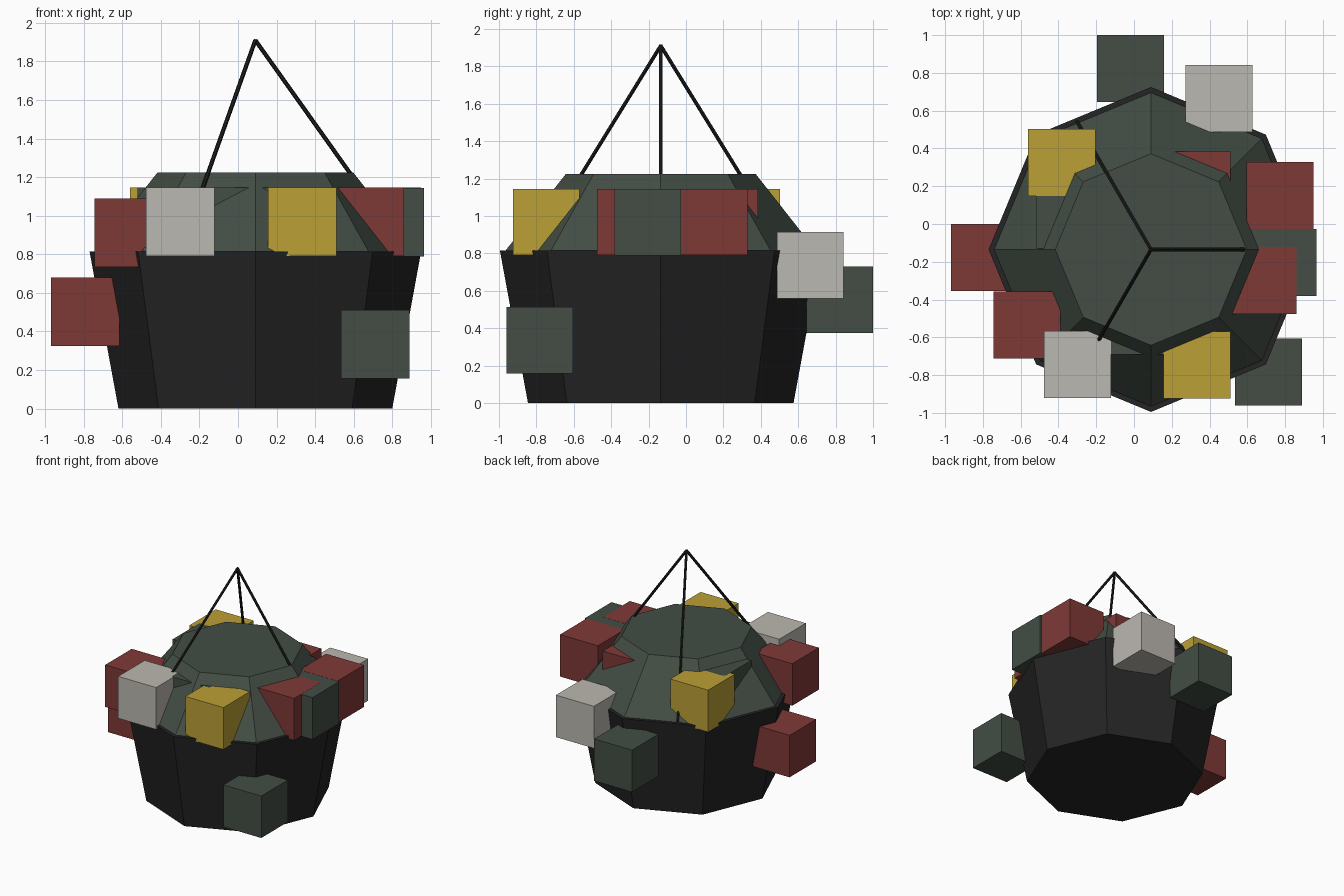
import bpy, bmesh, math
from mathutils import Vector

if "Cube" in bpy.data.objects:
    bpy.data.objects.remove(bpy.data.objects["Cube"])

CX, CY = 0.09, -0.135   # axis of the pot
RIM_Z = 0.815
SIZE = 0.355            # edge of each block


def material(name, rgb):
    m = bpy.data.materials.new(name)
    m.diffuse_color = (*rgb, 1)
    m.use_nodes = True
    m.node_tree.nodes["Principled BSDF"].inputs["Base Color"].default_value = m.diffuse_color
    return m


GREEN = material("leaf_green", (0.056, 0.076, 0.058))
RED = material("flower_red", (0.21, 0.041, 0.037))
YELLOW = material("flower_yellow", (0.50, 0.35, 0.037))
WHITE = material("flower_white", (0.50, 0.48, 0.44))
BLACK = material("pot_black", (0.018, 0.018, 0.018))
WIRE = material("wire_black", (0.011, 0.013, 0.011))


def finish(name, bm, mat):
    bmesh.ops.recalc_face_normals(bm, faces=bm.faces)
    me = bpy.data.meshes.new(name)
    bm.to_mesh(me)
    bm.free()
    ob = bpy.data.objects.new(name, me)
    me.materials.append(mat)
    bpy.context.collection.objects.link(ob)
    return ob


def lathe(name, profile, mat, sides=8):
    """Closed octagonal solid from (radius, z) rings."""
    bm = bmesh.new()
    rings = []
    for r, z in profile:
        rings.append([bm.verts.new((CX + r * math.cos(2 * math.pi * i / sides),
                                    CY + r * math.sin(2 * math.pi * i / sides), z))
                      for i in range(sides)])
    for a, b in zip(rings, rings[1:]):
        for i in range(sides):
            j = (i + 1) % sides
            bm.faces.new((a[i], a[j], b[j], b[i]))
    bm.faces.new(rings[0])
    bm.faces.new(rings[-1])
    return finish(name, bm, mat)


def block(name, corner, mat):
    """Cube given by its lowest x, y, z corner."""
    bm = bmesh.new()
    bmesh.ops.create_cube(bm, size=SIZE)
    bmesh.ops.translate(bm, verts=bm.verts, vec=Vector(corner) + Vector((SIZE / 2,) * 3))
    return finish(name, bm, mat)


def rod(name, a, b, radius, mat):
    a, b = Vector(a), Vector(b)
    d = b - a
    bm = bmesh.new()
    bmesh.ops.create_cone(bm, cap_ends=True, segments=6, radius1=radius,
                          radius2=radius, depth=d.length)
    rot = d.to_track_quat('Z', 'Y').to_matrix()
    bmesh.ops.rotate(bm, verts=bm.verts, matrix=rot)
    bmesh.ops.translate(bm, verts=bm.verts, vec=(a + b) / 2)
    return finish(name, bm, mat)


# Tapered pot and foliage mound
lathe("pot", [(0.71, 0), (0.86, RIM_Z)], BLACK)
lathe("foliage_mound", [(0.84, RIM_Z - 0.01), (0.83, RIM_Z), (0.507, 1.225)], GREEN)

# Flowers and leaves, placed by their lowest corner
TOP = 0.79
flowers = {
    "flower_red": (RED, [(0.505, -0.477, TOP), (0.595, -0.027, TOP), (0.155, 0.03, TOP),
                         (-0.745, -0.712, 0.735), (-0.97, -0.355, 0.325)]),
    "flower_yellow": (YELLOW, [(0.155, -0.924, TOP), (-0.56, 0.148, TOP)]),
    "flower_white": (WHITE, [(-0.476, -0.922, TOP), (0.273, 0.487, 0.56)]),
    "leaf": (GREEN, [(0.61, -0.382, TOP - 0.001), (-0.195, 0.645, 0.375),
                     (0.535, -0.96, 0.157), (-0.52, -0.13, TOP), (-0.14, -0.69, TOP)]),
}
for name, (mat, corners) in flowers.items():
    for i, c in enumerate(corners):
        block(f"{name}_{i + 1}", c, mat)

# Three hanging wires meeting at the apex
for i in range(3):
    t = 2 * math.pi * i / 3
    rod(f"hanging_wire_{i + 1}", (CX + 0.78 * math.cos(t), CY + 0.78 * math.sin(t), RIM_Z),
        (CX, CY, 1.91), 0.011, WIRE)
